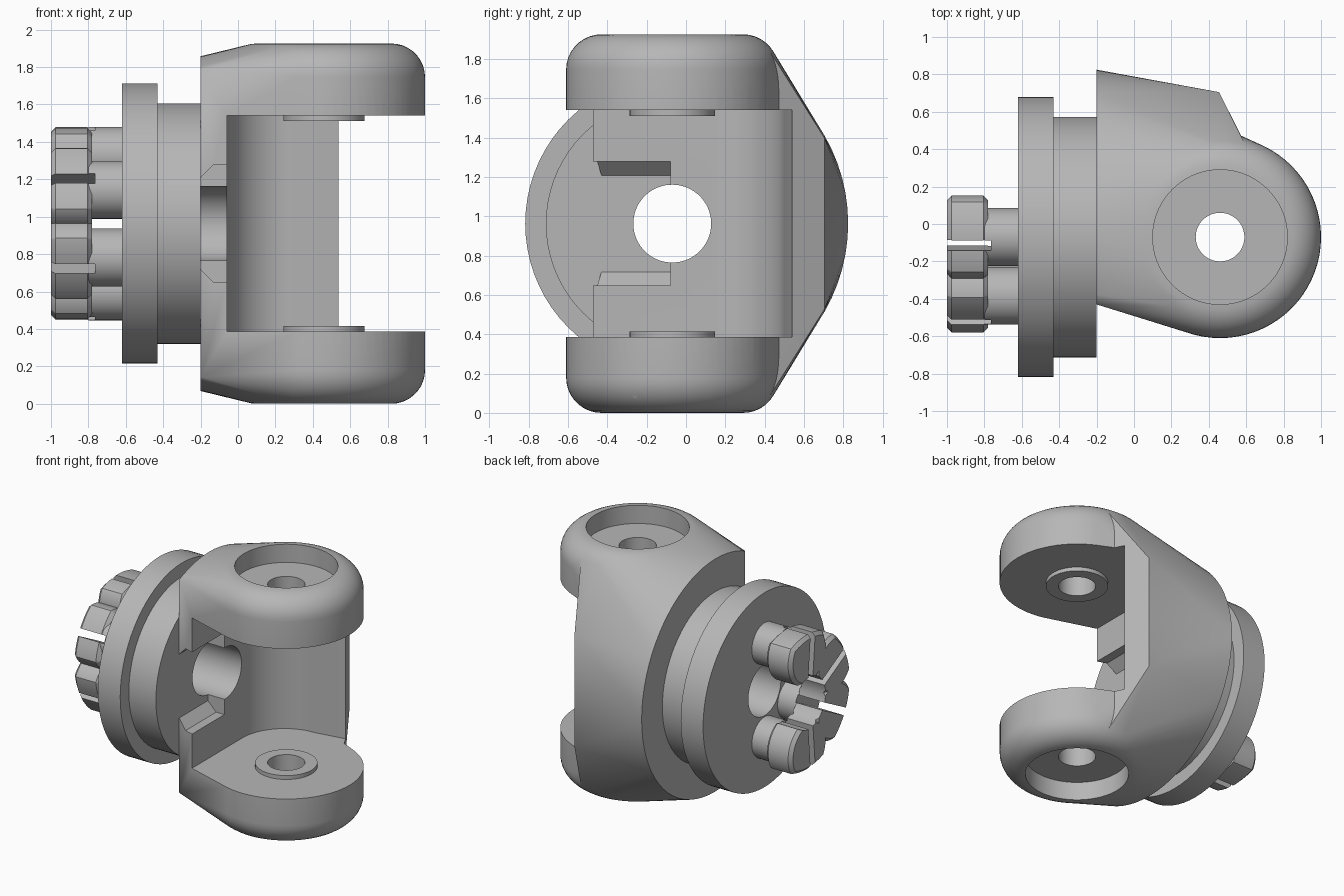
import bpy, bmesh, math
from math import sin, cos, radians

old = bpy.data.objects.get("Cube")
if old:
    bpy.data.objects.remove(old, do_unlink=True)

grey = bpy.data.materials.new("plain grey")
grey.use_nodes = True
COLOUR = (0.47, 0.47, 0.47, 1)
grey.diffuse_color = COLOUR
grey.node_tree.nodes["Principled BSDF"].inputs["Base Color"].default_value = COLOUR

CY, CZ = -0.07, 0.963      # axis of flange and hole
PX = 0.46                  # pin axis
PIN = (PX, CY)
SEG = 72


def finish(name, bm):
    bmesh.ops.recalc_face_normals(bm, faces=bm.faces[:])
    mesh = bpy.data.meshes.new(name)
    bm.to_mesh(mesh)
    bm.free()
    mesh.materials.append(grey)
    ob = bpy.data.objects.new(name, mesh)
    bpy.context.collection.objects.link(ob)
    return ob


def loft(name, rings):
    """Skin between equal rings of points and cap both ends."""
    bm = bmesh.new()
    rows = [[bm.verts.new(p) for p in ring] for ring in rings]
    n = len(rows[0])
    for a, b in zip(rows, rows[1:]):
        for i in range(n):
            j = (i + 1) % n
            bm.faces.new((a[i], a[j], b[j], b[i]))
    bm.faces.new(rows[0])
    bm.faces.new(rows[-1])
    return finish(name, bm)


def rings(profile, centre, axis):
    """Circles of (radius, height) about an x or z axis."""
    u, v = centre
    turn = [2 * math.pi * i / SEG for i in range(SEG)]
    if axis == "x":
        return [[(h, u + r * cos(t), v + r * sin(t)) for t in turn] for r, h in profile]
    return [[(u + r * cos(t), v + r * sin(t), h) for t in turn] for r, h in profile]


def lathe(name, profile, centre, axis):
    return loft(name, rings(profile, centre, axis))


def hull(name, points):
    bm = bmesh.new()
    for p in points:
        bm.verts.new(p)
    res = bmesh.ops.convex_hull(bm, input=bm.verts[:])
    loose = {v for v in res["geom_interior"] + res["geom_unused"]
             if isinstance(v, bmesh.types.BMVert)}
    bmesh.ops.delete(bm, geom=list(loose), context="VERTS")
    return finish(name, bm)


def boolean(ob, cutter, operation="DIFFERENCE", keep=False):
    mod = ob.modifiers.new("cut", "BOOLEAN")
    mod.operation, mod.object, mod.solver = operation, cutter, "EXACT"
    bpy.context.view_layer.objects.active = ob
    bpy.ops.object.modifier_apply(modifier=mod.name)
    if not keep:
        bpy.data.objects.remove(cutter, do_unlink=True)


def bore():
    return lathe("bore_cutter", [(0.198, -1.2), (0.198, 0.3)], (CY, CZ), "x")


def pin_hole():
    return lathe("pin_cutter", [(0.13, -0.5), (0.13, 2.5)], PIN, "z")


# Yoke: hull from a trimmed round base to the rounded pin bosses
R, FIL = 0.54, 0.18
low = [(R - FIL + FIL * sin(radians(a)), FIL - FIL * cos(radians(a))) for a in range(0, 91, 10)]
profile = low + [(r, 2 * CZ - h) for r, h in reversed(low)]
boss = [p for ring in rings(profile, PIN, "z") for p in ring]
FRONT = -0.43
base = [p for p in rings([(0.895, -0.2)], (CY, CZ), "x")[0] if p[1] > FRONT]
edge = math.sqrt(0.895 ** 2 - (FRONT - CY) ** 2)
base += [(-0.2, FRONT, CZ + s * edge) for s in (-1, 1)]
yoke = hull("yoke", base + boss)

# Back wall, ending in a slanted face
ex, ey = 0.455, 0.705
left = [p for p in boss if (p[0] - ex) * 0.245 + (p[1] - ey) * 0.125 <= 0]
spine = [(ex, ey, CZ + s * 0.435) for s in (-1, 1)]
boolean(yoke, hull("back_wall", base + left + spine), "UNION")

# Pocket between the arms with a rounded inner wall
curve = [(0.3 - 0.36 * cos(radians(a)), 0.14 + 0.36 * sin(radians(a))) for a in range(0, 91, 6)]
outline = [(-0.06, -1)] + curve + [(0.54, 0.54), (0.7, 0.64), (1.3, 0.64), (1.3, -1)]
boolean(yoke, loft("pocket_cutter", [[(x, y, h) for x, y in outline] for h in (0.385, 2 * CZ - 0.385)]))

# Chamfered notch at the front of the inner wall
half = [(0.05, 0.315), (-0.13, 0.315), (-0.25, 0.195)]
section = half + [(x, -z) for x, z in reversed(half)]
boolean(yoke, loft("notch_cutter", [[(x, y, CZ + z) for x, z in section] for y in (-1, -0.08)]))

# Bore, pin hole and counterbores
boolean(yoke, bore())
boolean(yoke, pin_hole())
for a, b in ((-0.2, 0.14), (2 * CZ - 0.14, 2.2)):
    boolean(yoke, lathe("counterbore_cutter", [(0.36, a), (0.36, b)], PIN, "z"))
parts = [yoke]

# Raised washers inside the arms
for name, a, b in (("lower_washer", 0.37, 0.415), ("upper_washer", 2 * CZ - 0.415, 2 * CZ - 0.37)):
    washer = lathe(name, [(0.217, a), (0.217, b)], PIN, "z")
    boolean(washer, pin_hole())
    parts.append(washer)

# Stepped flange
flange = lathe("flange", [(0.748, -0.62), (0.748, -0.43), (0.643, -0.43), (0.643, -0.2)], (CY, CZ), "x")
boolean(flange, bore())
parts.append(flange)

# Four snap prongs with slotted heads
CH = 0.025


def head_profile(r):
    return [(r - CH, -1), (r, -1 + CH), (r, -0.78 - CH), (r - CH, -0.78)]


for i, (angle, slot) in enumerate(((90, 95), (150, 152), (210, 208), (270, 265))):
    t = radians(angle)
    centre = (CY + 0.362 * cos(t), CZ + 0.362 * sin(t))
    parts.append(lathe(f"prong_stem_{i + 1}", [(0.155, -0.8), (0.155, -0.61)], centre, "x"))
    head = lathe(f"prong_head_{i + 1}", head_profile(0.222), centre, "x")
    boolean(head, lathe("rim_cutter", head_profile(0.516), (CY, CZ), "x"), "INTERSECT")
    boolean(head, bore())
    c, s = cos(radians(slot)), sin(radians(slot))
    corners = [(0.1, -0.028), (0.7, -0.028), (0.7, 0.028), (0.1, 0.028)]
    ring = [(CY + u * c - v * s, CZ + u * s + v * c) for u, v in corners]
    cutter = loft("slot_cutter", [[(x, y, z) for y, z in ring] for x in (-1.1, -0.765)])
    boolean(parts[-1], cutter, keep=True)
    boolean(head, cutter)
    parts.append(head)

# Smooth curved surfaces, keep crisp edges
bpy.ops.object.select_all(action="DESELECT")
for ob in parts:
    ob.select_set(True)
bpy.context.view_layer.objects.active = yoke
bpy.ops.object.shade_smooth_by_angle(angle=radians(28))
